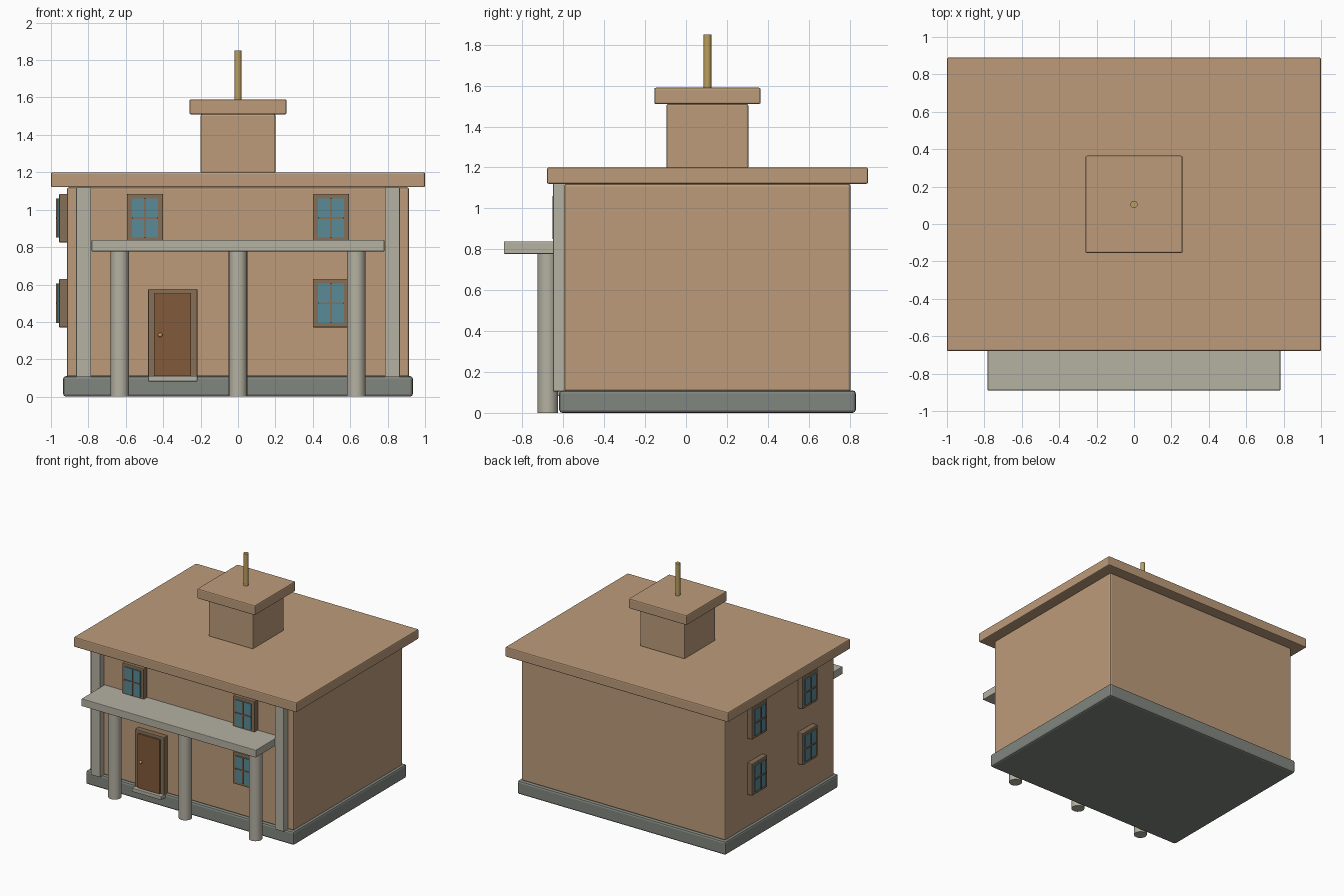
import bpy
import math

if "Cube" in bpy.data.objects:
    bpy.data.objects.remove(bpy.data.objects["Cube"])

def mat(name, rgb):
    m = bpy.data.materials.new(name)
    m.diffuse_color = (*rgb, 1)
    m.use_nodes = True
    m.node_tree.nodes["Principled BSDF"].inputs["Base Color"].default_value = m.diffuse_color
    return m

TAN = mat("tan_plaster", (0.51, 0.33, 0.195))
STONE = mat("pale_stone", (0.46, 0.44, 0.36))
DARK = mat("dark_stone", (0.22, 0.24, 0.21))
TRIM = mat("brown_trim", (0.24, 0.16, 0.095))
WOOD = mat("door_wood", (0.22, 0.10, 0.042))
GLASS = mat("blue_glass", (0.10, 0.26, 0.31))
BRASS = mat("brass", (0.50, 0.35, 0.11))

FRONT, LEFT = -0.595, -0.915   # wall planes


def box(name, x, y, z, material, bevel=0.0):
    """Box from (min, max) pairs, with optional rounded edges."""
    bpy.ops.mesh.primitive_cube_add(size=1, location=[sum(p) / 2 for p in (x, y, z)])
    ob = bpy.context.object
    ob.name = name
    ob.scale = [abs(p[1] - p[0]) for p in (x, y, z)]
    bpy.ops.object.transform_apply(location=False, rotation=False, scale=True)
    ob.data.materials.append(material)
    if bevel:
        b = ob.modifiers.new("bevel", 'BEVEL')
        b.width, b.segments = bevel, 2
    return ob


def rod(name, x, y, z, r, material, sides=20):
    """Upright cylinder spanning the z pair."""
    bpy.ops.mesh.primitive_cylinder_add(vertices=sides, radius=r, depth=z[1] - z[0],
                                        location=(x, y, sum(z) / 2))
    ob = bpy.context.object
    ob.name = name
    ob.data.materials.append(material)
    bpy.ops.object.shade_smooth_by_angle(angle=math.radians(40))


def wall_box(name, side, u, z, d, material, bevel=0.0):
    """Box on the front or left wall: u runs along the wall, d points outward."""
    if side == "front":
        box(name, u, (FRONT - d[1], FRONT - d[0]), z, material, bevel)
    else:
        box(name, (LEFT - d[1], LEFT - d[0]), u, z, material, bevel)


def window(side, u, z):
    n = f"{side}_window"
    wall_box(n + "_frame", side, (u - .097, u + .097), (z - .13, z + .13), (-.01, .042), TRIM, .006)
    wall_box(n + "_glass", side, (u - .07, u + .07), (z - .105, z + .105), (0, .05), GLASS)
    wall_box(n + "_upright_bar", side, (u - .005, u + .005), (z - .105, z + .105), (.04, .057), TRIM)
    wall_box(n + "_cross_bar", side, (u - .07, u + .07), (z - .005, z + .005), (.04, .056), TRIM)


# Main masses
box("base", (-.935, .935), (-.62, .83), (0, .11), DARK, .015)
box("walls", (-.915, .915), (-.595, .805), (.105, 1.12), TAN, .012)
box("roof_slab", (-1, 1), (-.68, .89), (1.12, 1.2), TAN, .008)

# Chimney-like roof tower with its pole
box("tower", (-.2, .2), (-.095, .305), (1.195, 1.51), TAN, .008)
box("tower_cap", (-.26, .26), (-.155, .365), (1.51, 1.59), TAN, .008)
rod("roof_pole", 0, .105, (1.585, 1.85), .019, BRASS, 16)

# Corner pilasters and porch
for s in (-1, 1):
    box("pilaster", (s * .825 - .04, s * .825 + .04), (-.65, -.585), (.105, 1.12), STONE, .004)
box("porch_slab", (-.783, .783), (-.89, -.59), (.777, .838), STONE, .004)
for x in (-.632, 0, .632):
    rod("porch_column", x, -.676, (0, .778), .05, STONE, 20)

# Front door
wall_box("door_frame", "front", (-.48, -.217), (.1, .577), (-.01, .042), TRIM, .006)
wall_box("door_leaf", "front", (-.449, -.251), (.11, .552), (0, .054), WOOD, .004)
box("door_sill", (-.48, -.217), (-.675, -.59), (.082, .112), STONE, .003)
bpy.ops.mesh.primitive_uv_sphere_add(segments=16, ring_count=8, radius=.012,
                                     location=(-.416, FRONT - .06, .33))
knob = bpy.context.object
knob.name = "door_knob"
knob.data.materials.append(BRASS)
bpy.ops.object.shade_smooth()

# Windows: three on the front, four on the left wall
for u, z in ((-.497, .955), (.497, .955), (.497, .5)):
    window("front", u, z)
for u in (-.225, .42):
    for z in (.5, .955):
        window("left", u, z)
